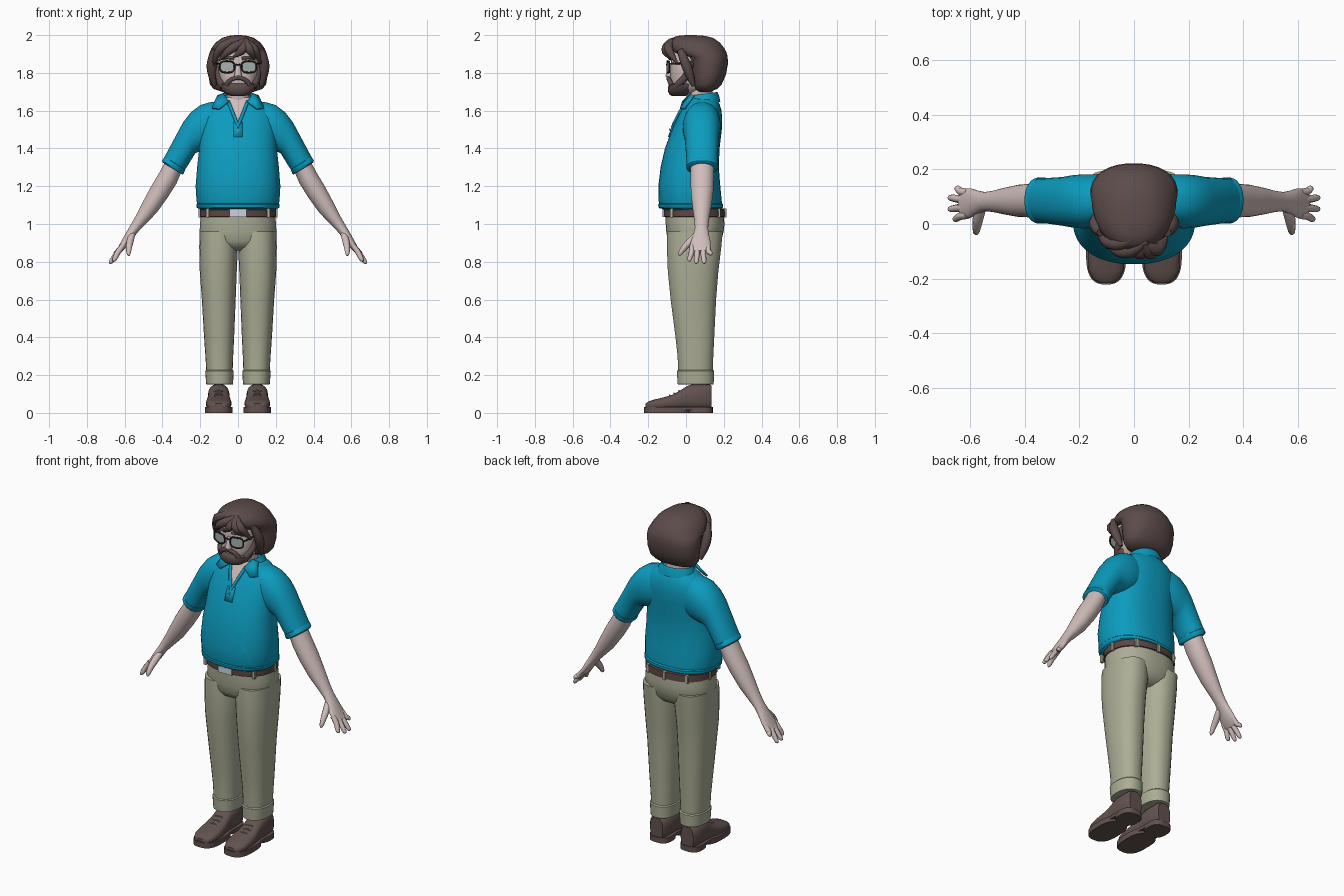
import bpy, bmesh, math
from mathutils import Vector as V


def mat(name, r, g, b):
    m = bpy.data.materials.new(name)
    lin = [((c / 255 + 0.055) / 1.055) ** 2.4 for c in (r, g, b)]
    m.diffuse_color = (*lin, 1)
    return m


TEAL = mat("shirt teal", 12, 155, 190)
SKIN = mat("skin", 208, 190, 187)
HAIR = mat("hair brown", 92, 76, 74)
KHAKI = mat("trouser khaki", 172, 174, 150)
BELT = mat("belt leather", 92, 70, 66)
SHOE = mat("shoe leather", 98, 82, 79)
DARK = mat("frame dark", 45, 38, 38)
LENS = mat("lens grey", 165, 178, 176)
METAL = mat("buckle metal", 205, 212, 222)
LACE = mat("lace beige", 150, 140, 122)


def mesh(name, verts, faces, m):
    me = bpy.data.meshes.new(name)
    me.from_pydata(verts, [], faces)
    bm = bmesh.new()
    bm.from_mesh(me)
    bmesh.ops.recalc_face_normals(bm, faces=bm.faces)
    bm.to_mesh(me)
    bm.free()
    ob = bpy.data.objects.new(name, me)
    bpy.context.collection.objects.link(ob)
    me.materials.append(m)
    return ob


def loft(name, rings, m, n=28, e=2.0, caps=True):
    """Skin over rings given as (centre, u, v) half axes; e is the superellipse power."""
    verts, faces = [], []
    for c, u, v in rings:
        for i in range(n):
            a = 2 * math.pi * (i + 0.5) / n
            ca, sa = math.cos(a), math.sin(a)
            verts.append(V(c) + V(u) * math.copysign(abs(ca) ** (2 / e), ca)
                         + V(v) * math.copysign(abs(sa) ** (2 / e), sa))
    for r in range(len(rings) - 1):
        for i in range(n):
            j = (i + 1) % n
            faces.append((r * n + i, r * n + j, r * n + n + j, r * n + n + i))
    if caps:
        faces += [tuple(range(n)), tuple(range(len(verts) - n, len(verts)))]
    return mesh(name, verts, faces, m)


def zrings(rows):
    """Horizontal rings from (z, x0, x1, y0, y1)."""
    return [((((x0 + x1) / 2), (y0 + y1) / 2, z), ((x1 - x0) / 2, 0, 0), (0, (y1 - y0) / 2, 0))
            for z, x0, x1, y0, y1 in rows]


def sym(rows):
    return zrings([(z, -w, w, a, b) for z, w, a, b in rows])


def limb(rows, s):
    """Slanted rings from (top x, top z, bottom x, bottom z, centre y, half depth)."""
    return [((s * (a + c) / 2, y, (b + d) / 2), (s * (a - c) / 2, 0, (b - d) / 2), (0, r, 0))
            for a, b, c, d, y, r in rows]


def tube(name, pts, radii, m, cyclic=False, order=3):
    cu = bpy.data.curves.new(name, "CURVE")
    cu.dimensions, cu.bevel_depth, cu.bevel_resolution = "3D", 1.0, 2
    cu.use_fill_caps, cu.resolution_u = True, 5
    sp = cu.splines.new("NURBS")
    sp.points.add(len(pts) - 1)
    for i, p in enumerate(pts):
        sp.points[i].co = (*p, 1)
        sp.points[i].radius = radii[i] if isinstance(radii, (list, tuple)) else radii
    sp.order_u, sp.use_endpoint_u, sp.use_cyclic_u = order, not cyclic, cyclic
    ob = bpy.data.objects.new(name, cu)
    bpy.context.collection.objects.link(ob)
    cu.materials.append(m)
    return ob


def box(name, c, size, m):
    x, y, z = (s / 2 for s in size)
    return loft(name, [((c[0], c[1], c[2] + k), (x * 1.4142, 0, 0), (0, y * 1.4142, 0))
                       for k in (-z, z)], m, n=4)


# Shirt body with an open neckline cut into its front
TORSO = [(1.075, .198, -.122, .18), (1.09, .213, -.138, .19), (1.12, .22, -.145, .19),
         (1.2, .225, -.147, .182), (1.3, .217, -.135, .174), (1.4, .206, -.112, .178),
         (1.5, .205, -.075, .19), (1.56, .2, -.048, .192), (1.605, .18, -.025, .187),
         (1.635, .15, -.006, .178), (1.655, .115, .005, .168), (1.67, .085, .01, .155)]


def front(x, z):
    """Front surface of the shirt."""
    for p, q in zip(TORSO, TORSO[1:]):
        if z <= q[0]:
            break
    t = min(1, max(0, (z - p[0]) / (q[0] - p[0])))
    w, a, b = (p[i] + (q[i] - p[i]) * t for i in (1, 2, 3))
    return (a + b) / 2 - (b - a) / 2 * max(0, 1 - abs(x / w) ** 2.3) ** (1 / 2.3)


shirt = loft("shirt_body", sym(TORSO), TEAL, n=40, e=2.3)
shirt.data.materials.append(SKIN)
bm = bmesh.new()
bm.from_mesh(shirt.data)
for s in (1, -1):
    bmesh.ops.bisect_plane(bm, geom=bm.verts[:] + bm.edges[:] + bm.faces[:],
                           plane_co=(0, 0, 1.52), plane_no=(s, 0, -.4))
for f in bm.faces:
    c = f.calc_center_median()
    if c.y < .06 and abs(c.x) < .4 * (c.z - 1.52):
        f.material_index = 1
bm.to_mesh(shirt.data)
bm.free()
loft("shirt_hem", sym([(1.082, .212, -.138, .19), (1.088, .219, -.146, .197),
                       (1.104, .221, -.148, .197), (1.11, .215, -.14, .19)]), TEAL, n=40, e=2.3)

# Neck and collar
loft("neck", sym([(1.58, .07, .01, .15), (1.66, .068, .005, .14), (1.76, .068, -.01, .14)]), SKIN)
for nm, rows in (("collar_outer", [(1.632, .12, -.015, .182), (1.66, .105, -.004, .177), (1.687, .088, .01, .167)]),
                 ("collar_inner", [(1.687, .088, .01, .167), (1.65, .076, .015, .155)])):
    col = loft(nm, sym(rows), TEAL, n=32, caps=False)
    for v in col.data.vertices:
        v.co.z += .14 * (v.co.y - .08)
    bm = bmesh.new()
    bm.from_mesh(col.data)
    bmesh.ops.delete(bm, geom=[f for f in bm.faces if f.calc_center_median().y < .03
                               and abs(f.calc_center_median().x) < .055], context="FACES")
    bm.to_mesh(col.data)
    bm.free()
for s in (1, -1):
    pts = [(.048, 1.645, .014), (.075, 1.685, .01), (.105, 1.675, .005), (.135, 1.61, .012), (.098, 1.605, .012)]
    flap = mesh("collar_flap", [(s * x, min(front(x, z), .05) - d, z) for x, z, d in pts],
                [(0, 1, 2, 3, 4)], TEAL)
    flap.modifiers.new("thick", "SOLIDIFY").thickness = .012
    tube("neckline_edge", [(s * .4 * h, front(.4 * h, 1.52 + h) - .002, 1.52 + h)
                           for h in (-.01, .03, .07, .1, .13)], .009, TEAL)
placket = mesh("placket", [(x, front(x, z) - .007, z) for z in (1.462, 1.5, 1.54) for x in (-.024, .024)],
               [(0, 1, 3, 2), (2, 3, 5, 4)], TEAL)
placket.modifiers.new("thick", "SOLIDIFY").thickness = .012
tube("button", [(0, front(0, 1.5) - .008, 1.5), (0, front(0, 1.5) - .014, 1.5)], .006, LENS, order=2)

# Sleeves, arms and hands
for s in (1, -1):
    loft("sleeve", limb([(.09, 1.648, .08, 1.42, .085, .085), (.15, 1.645, .13, 1.40, .085, .098),
                         (.2, 1.63, .17, 1.39, .083, .1), (.25, 1.592, .2, 1.385, .083, .096),
                         (.29, 1.54, .225, 1.375, .083, .09), (.36, 1.41, .262, 1.315, .085, .084),
                         (.392, 1.35, .283, 1.283, .086, .082)], s), TEAL, e=2.2)
    loft("sleeve_hem", limb([(.384, 1.358, .285, 1.297, .086, .078), (.39, 1.355, .279, 1.287, .086, .085),
                             (.402, 1.335, .288, 1.265, .086, .085), (.398, 1.325, .294, 1.262, .086, .079)],
                            s), TEAL, e=2.2)
    loft("arm", limb([(.38, 1.34, .295, 1.285, .086, .062), (.415, 1.275, .325, 1.215, .086, .062),
                      (.46, 1.2, .372, 1.14, .085, .06), (.505, 1.115, .43, 1.06, .084, .05),
                      (.543, 1.04, .488, 1.0, .083, .039), (.57, .993, .525, .962, .082, .035),
                      (.592, .955, .552, .93, .08, .042), (.617, .91, .582, .888, .077, .054),
                      (.638, .872, .61, .856, .075, .056), (.645, .86, .622, .847, .075, .048)], s), SKIN)
    for y0, y1, x, z in ((.032, .018, .662, .802), (.06, .055, .68, .79),
                         (.09, .096, .68, .79), (.116, .13, .655, .835)):
        tube("finger", [(s * .61, y0, .885), (s * .636, y0, .852), (s * (x - .01), y1, z + .014),
                        (s * (x - .002), y1, z + .003), (s * x, y1, z)],
             [.014, .0155, .0125, .009, .003], SKIN)
    tube("thumb", [(s * .56, .06, .945), (s * .572, .025, .91), (s * .578, -.015, .87),
                   (s * .579, -.034, .838), (s * .579, -.037, .832)], [.018, .021, .016, .011, .003], SKIN)

# Trousers
loft("trouser_hips", sym([(.86, .09, -.04, .13), (.88, .15, -.08, .165), (.91, .193, -.097, .187),
                          (.96, .204, -.105, .2), (1.0, .202, -.108, .204), (1.05, .196, -.11, .2)]),
     KHAKI, n=36, e=2.3)
for s in (1, -1):
    def side(rows):
        return zrings([(z, s * a, s * b, c, d) for z, a, b, c, d in rows])
    loft("trouser_leg", side([(.17, .03, .165, -.04, .14), (.3, .025, .173, -.045, .145),
                              (.4, .02, .18, -.056, .15), (.6, .012, .192, -.082, .16),
                              (.75, .006, .203, -.097, .172), (.88, .0, .206, -.102, .188),
                              (.96, .01, .203, -.1, .195)]), KHAKI, e=2.3)
    loft("trouser_cuff", side([(.15, .033, .162, -.036, .138), (.152, .026, .169, -.045, .147),
                               (.222, .022, .174, -.049, .15), (.228, .03, .168, -.04, .144)]), KHAKI, e=2.3)
    # Shoes
    rows = [(-.214, .03, .05), (-.2, .05, .06), (-.17, .064, .07), (-.12, .068, .082), (-.07, .064, .097),
            (-.025, .058, .122), (.005, .056, .142), (.03, .057, .15), (.12, .054, .152), (.136, .042, .145)]
    loft("shoe_upper", [((s * .102, y, h / 2 + .008), (w, 0, 0), (0, 0, h / 2 - .008))
                        for y, w, h in rows], SHOE, e=2.7)
    for nm, z0, z1, y0, y1, w in (("sole_front", 0, .032, -.222, .02, .074),
                                  ("sole_arch", .014, .032, -.13, .12, .062),
                                  ("sole_heel", 0, .032, .01, .142, .064)):
        loft(nm, side([(z, .102 - w, .102 + w, y0, y1) for z in (z0, z1)]), SHOE, e=2.8)
    for y, z in ((-.085, .095), (-.06, .106), (-.035, .12)):
        tube("lace", [(s * .102 - .026, y, z - .007), (s * .102, y - .006, z + .005),
                      (s * .102 + .026, y, z - .007)], .0035, LACE)

# Belt, buckle and loops
loft("belt", sym([(1.038, .199, -.114, .202), (1.04, .203, -.119, .207),
                  (1.08, .202, -.12, .205), (1.082, .19, -.11, .195)]), BELT, n=36, e=2.3)
box("buckle", (0, -.118, 1.06), (.09, .014, .046), METAL)
for x, y in ((.162, -.078), (-.162, -.078), (.2, .06), (-.2, .06), (0, .206), (.13, .175), (-.13, .175)):
    box("belt_loop", (x, y, 1.058), (.016, .016, .048), KHAKI)

# Face
loft("face", sym([(1.69, .05, -.06, .08), (1.72, .085, -.075, .1), (1.77, .1, -.082, .12),
                  (1.82, .106, -.082, .13), (1.88, .106, -.08, .13), (1.93, .1, -.07, .13)]), SKIN, e=2.4)
loft("nose", [((0, -.08, 1.85), (.01, 0, 0), (0, .008, 0)), ((0, -.086, 1.82), (.014, 0, 0), (0, .012, 0)),
              ((0, -.09, 1.785), (.021, 0, 0), (0, .02, 0)), ((0, -.086, 1.772), (.017, 0, 0), (0, .014, 0))],
     SKIN, n=12)
loft("beard", sym([(1.677, .035, -.075, -.005), (1.685, .06, -.088, .02), (1.7, .082, -.095, .035),
                   (1.72, .096, -.096, .045), (1.738, .103, -.092, .045), (1.744, .098, -.084, .045)]),
     HAIR, e=2.3)
tube("moustache", [(-.06, -.078, 1.735), (-.048, -.088, 1.762), (0, -.096, 1.777), (.048, -.088, 1.762),
                   (.06, -.078, 1.735)], [.013, .012, .011, .012, .013], HAIR)
for s in (1, -1):
    tube("sideburn", [(s * .076, -.055, 1.725), (s * .095, -.03, 1.75), (s * .102, .01, 1.79),
                      (s * .106, .03, 1.86)], [.016, .02, .02, .018], HAIR)
    tube("eyebrow", [(s * .02, -.087, 1.876), (s * .055, -.088, 1.886), (s * .09, -.07, 1.872)],
         [.008, .009, .004], HAIR)
    # Glasses
    ring = [(s * (.058 + .04 * math.copysign(abs(math.cos(a)) ** .7, math.cos(a))),
             -.1 + (.012 if math.cos(a) > .3 else 0),
             1.832 + .031 * math.copysign(abs(math.sin(a)) ** .7, math.sin(a)))
            for a in (2 * math.pi * i / 16 for i in range(16))]
    tube("glasses_rim", ring, .0045, DARK, cyclic=True)
    mesh("glasses_lens", ring, [tuple(range(16))], LENS)
    tube("glasses_temple", [(s * .097, -.088, 1.848), (s * .112, -.07, 1.85), (s * .112, .04, 1.85)], .005, DARK)
tube("glasses_bridge", [(-.02, -.1, 1.84), (0, -.104, 1.846), (.02, -.1, 1.84)], .004, DARK)

# Hair cap with swept locks over the forehead
loft("hair", sym([(1.7, .085, .06, .13), (1.715, .13, .04, .165), (1.74, .15, .03, .19), (1.79, .158, .022, .212),
                  (1.85, .16, .01, .223), (1.885, .157, -.005, .221), (1.9, .154, -.06, .218),
                  (1.93, .142, -.092, .205), (1.96, .12, -.094, .18), (1.985, .085, -.075, .145),
                  (1.996, .05, -.045, .1), (2.0, .015, 0, .05)]), HAIR, e=2.2)
LOCKS = [[(.05, -.06, 1.975), (0, -.1, 1.95), (-.06, -.105, 1.91), (-.1, -.075, 1.865)],
         [(.03, -.04, 1.98), (-.05, -.08, 1.965), (-.115, -.06, 1.91), (-.13, -.02, 1.84)],
         [(.04, -.07, 1.97), (.035, -.105, 1.94), (.01, -.105, 1.905), (-.025, -.1, 1.885)],
         [(.03, -.06, 1.975), (.07, -.1, 1.945), (.1, -.085, 1.905), (.12, -.045, 1.85)],
         [(.04, -.07, 1.975), (.05, -.11, 1.94), (.075, -.1, 1.905), (.085, -.085, 1.875)]]
for pts in LOCKS:
    tube("hair_lock", pts, [.014, .026, .024, .004], HAIR)
for s in (1, -1):
    tube("side_lock", [(s * .12, -.03, 1.92), (s * .142, -.01, 1.87), (s * .138, .02, 1.79),
                       (s * .125, .04, 1.73)], [.018, .026, .026, .01], HAIR)

# Smooth shading with sharp rims
bpy.ops.object.select_all(action="DESELECT")
for ob in bpy.context.scene.objects:
    if ob.type == "MESH":
        ob.select_set(True)
        bpy.context.view_layer.objects.active = ob
bpy.ops.object.shade_smooth_by_angle(angle=math.radians(45))
